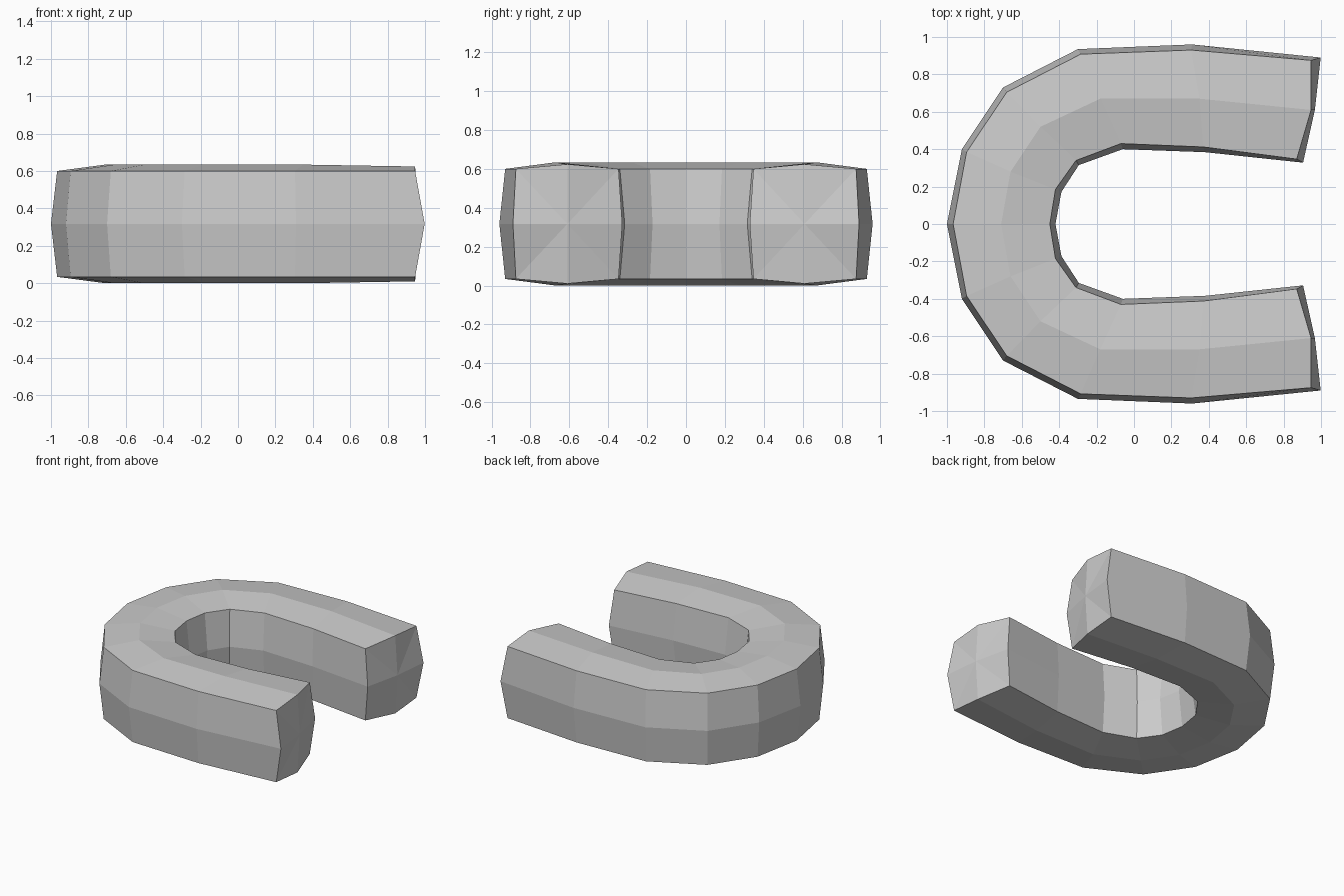
import bpy

if "Cube" in bpy.data.objects:
    bpy.data.objects.remove(bpy.data.objects["Cube"])

HALF_HEIGHT = 0.317

# Edge lines of one quarter of the horseshoe (y >= 0, upper half), each running
# from the middle of the bend to the tip of the arm: (x, y) points and heights
outer_mid = [(-1.0, 0), (-0.92, 0.40), (-0.70, 0.73), (-0.30, 0.935), (0.31, 0.96), (0.998, 0.89)]
outer_top = [(-0.967, 0), (-0.895, 0.385), (-0.68, 0.705), (-0.285, 0.908), (0.305, 0.93), (0.947, 0.875)]
ridge = [(-0.71, 0), (-0.66, 0.28), (-0.50, 0.52), (-0.18, 0.67), (0.35, 0.67), (0.947, 0.61)]
inner_top = [(-0.45, 0), (-0.42, 0.185), (-0.31, 0.34), (-0.07, 0.43), (0.37, 0.412), (0.87, 0.347)]
inner_mid = [(-0.42, 0), (-0.388, 0.172), (-0.295, 0.315), (-0.06, 0.40), (0.38, 0.384), (0.904, 0.328)]

lines = [outer_mid, outer_top, ridge, inner_top, inner_mid]
heights = [0, 0.283, HALF_HEIGHT, 0.283, 0]
n, m = len(ridge), len(lines)

verts = [(*line[i], h) for i in range(n) for line, h in zip(lines, heights)]
tip = (n - 1) * m
verts[tip + 2] = (*ridge[-1], 0.307)
verts.append((0.967, 0.61, 0))
centre = len(verts) - 1

# Strips along the arm, then the slightly bulged end cap
faces = [(i * m + j, i * m + j + 1, (i + 1) * m + j + 1, (i + 1) * m + j)
         for i in range(n - 1) for j in range(m - 1)]
for j in range(m - 1):
    faces.append((tip + j, tip + j + 1, centre))

mesh = bpy.data.meshes.new("horseshoe_bar")
mesh.from_pydata(verts, [], faces)
bar = bpy.data.objects.new("horseshoe_bar", mesh)
bar.location.z = HALF_HEIGHT
bpy.context.collection.objects.link(bar)

# Mirror to the other arm and to the lower half
mirror = bar.modifiers.new("mirror", "MIRROR")
mirror.use_axis = (False, True, True)
mirror.use_clip = True
mirror.merge_threshold = 0.001
